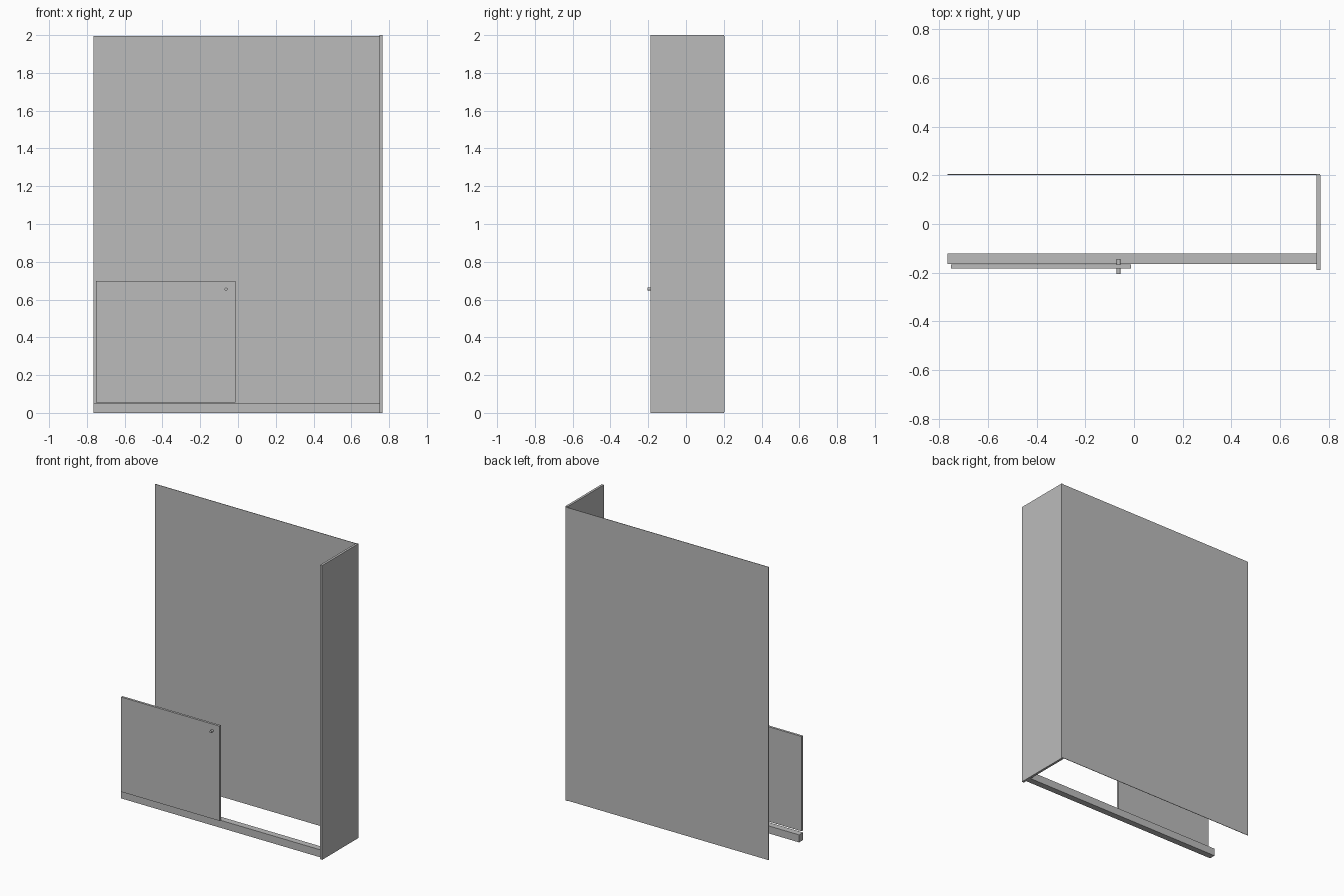
import bpy
import math

cube = bpy.data.objects.get("Cube")
if cube:
    bpy.data.objects.remove(cube, do_unlink=True)

COLOUR = (0.5, 0.5, 0.5, 1.0)
grey = bpy.data.materials.new("grey board")
grey.use_nodes = True
grey.diffuse_color = COLOUR
grey.node_tree.nodes["Principled BSDF"].inputs["Base Color"].default_value = COLOUR


def board(name, x, y, z):
    """Box between the given (low, high) ranges."""
    bpy.ops.mesh.primitive_cube_add(size=1, location=[sum(r) / 2 for r in (x, y, z)])
    ob = bpy.context.object
    ob.name = name
    ob.scale = [r[1] - r[0] for r in (x, y, z)]
    bpy.ops.object.transform_apply(location=False, rotation=False, scale=True)
    ob.data.materials.append(grey)
    return ob


# Cabinet shell: one side, a thin back and a recessed plinth
board("left_side_panel", (0.749, 0.765), (-0.188, 0.202), (0, 2))
board("back_panel", (-0.765, 0.763), (0.202, 0.205), (0.004, 1.996))
board("plinth", (-0.765, 0.749), (-0.165, -0.122), (0, 0.051))

# Low door in front of the plinth
board("door", (-0.752, -0.012), (-0.183, -0.167), (0.055, 0.699))

# Round knob whose shaft passes through the door
bpy.ops.mesh.primitive_cylinder_add(vertices=24, radius=0.008, depth=0.062,
                                    location=(-0.063, -0.174, 0.655),
                                    rotation=(math.pi / 2, 0, 0))
knob = bpy.context.object
knob.name = "door_knob"
knob.data.materials.append(grey)
bpy.ops.object.shade_smooth_by_angle()
